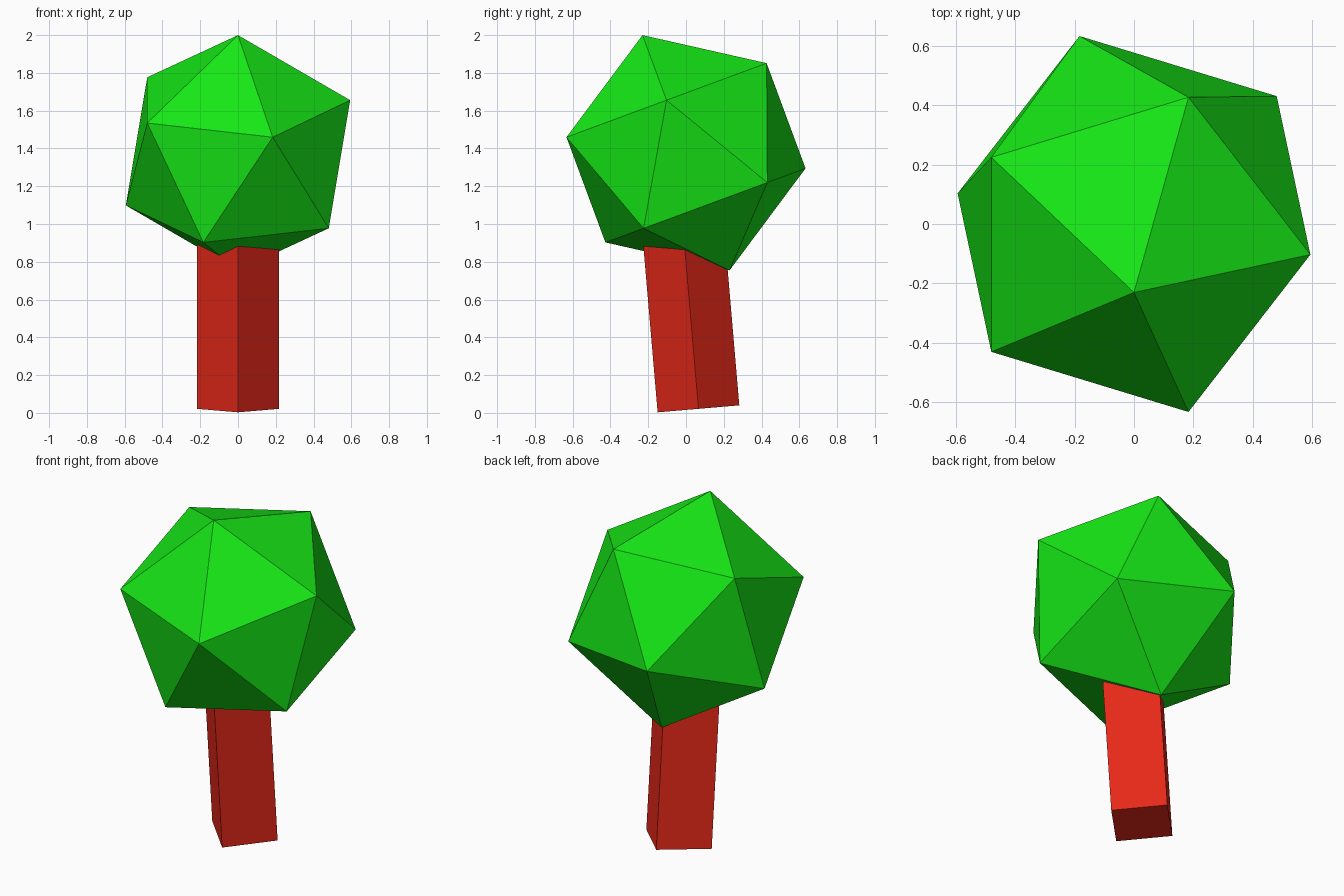
import bpy
from math import radians, sin, cos

if "Cube" in bpy.data.objects:
    bpy.data.objects.remove(bpy.data.objects["Cube"])


def finish(name, color):
    obj = bpy.context.object
    obj.name = name
    mat = bpy.data.materials.new(name + "_color")
    mat.diffuse_color = (*color, 1)
    mat.use_nodes = True
    mat.node_tree.nodes["Principled BSDF"].inputs["Base Color"].default_value = mat.diffuse_color
    obj.data.materials.append(mat)
    return obj


# Leaning square trunk, corner facing front, top hidden in the foliage
lean, length, radius = radians(4.9), 1.1, 0.217
base_y, base_z = 0.066, radius * sin(lean) + 0.003
bpy.ops.mesh.primitive_cylinder_add(
    vertices=4, radius=radius, depth=length,
    location=(0, base_y - sin(lean) * length / 2, base_z + cos(lean) * length / 2),
    rotation=(lean, 0, 0))
finish("trunk", (0.8, 0.022, 0.01))

# Faceted foliage: a tilted icosahedron
bpy.ops.mesh.primitive_ico_sphere_add(
    subdivisions=1, radius=0.664, location=(0, 0, 1.377),
    rotation=(radians(20.3), 0, 0))
finish("foliage", (0.008, 0.8, 0.008))
